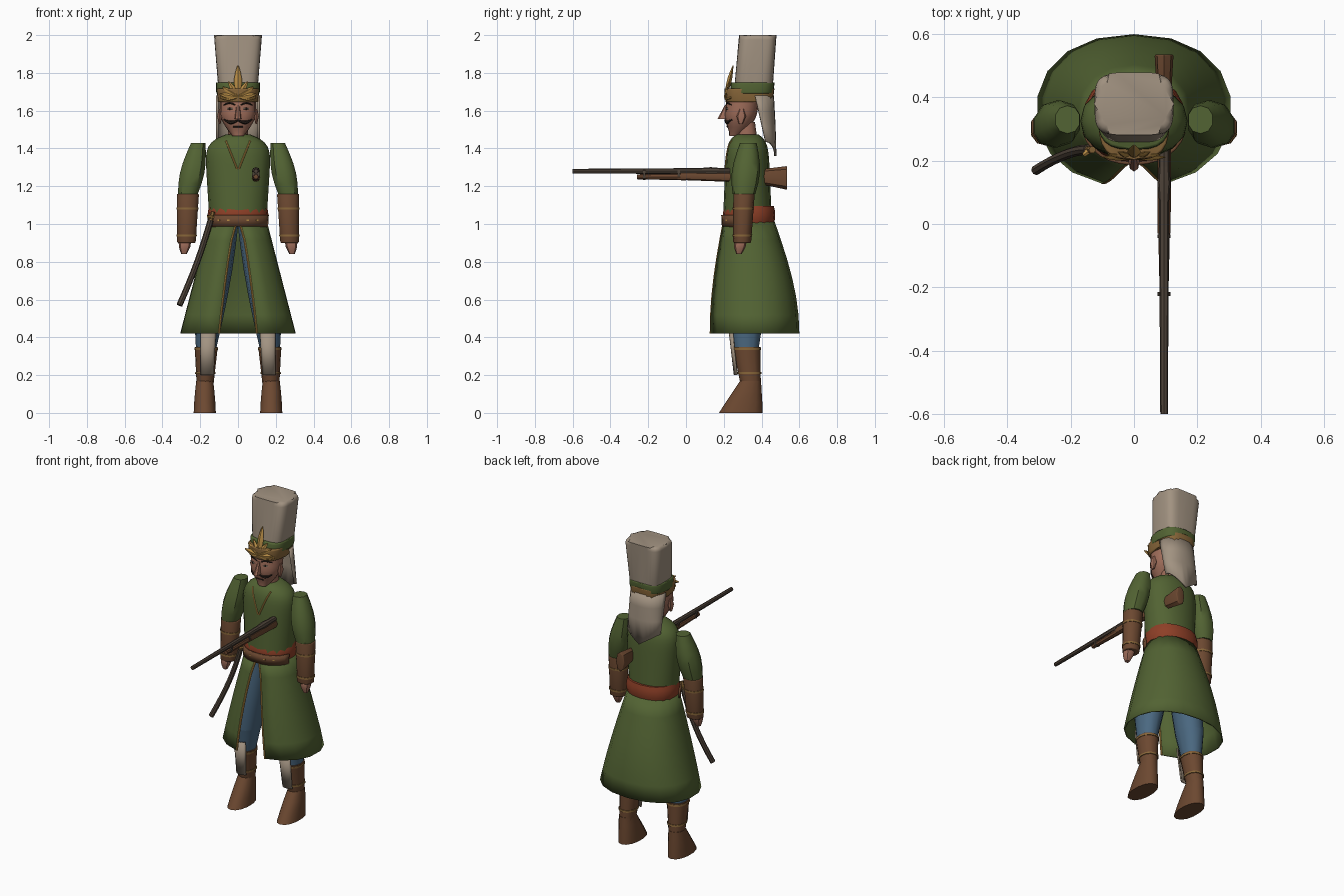
import bpy, bmesh
from math import sin, cos, pi, asin, radians
from mathutils import Vector, Matrix
from mathutils.bvhtree import BVHTree

if "Cube" in bpy.data.objects:
    bpy.data.objects.remove(bpy.data.objects["Cube"])


def material(name, red, green, blue):
    mat = bpy.data.materials.new(name)
    mat.use_nodes = True
    mat.diffuse_color = (red, green, blue, 1)
    shader = mat.node_tree.nodes["Principled BSDF"]
    shader.inputs["Base Color"].default_value = mat.diffuse_color
    return mat


GREEN = material("green cloth", .085, .125, .033)
BROWN = material("brown leather", .15, .065, .03)
BEIGE = material("beige felt", .36, .29, .22)
RED = material("red sash", .27, .05, .02)
GOLD = material("gold", .47, .26, .06)
OCHRE = material("ochre band", .24, .13, .04)
BLUE = material("blue trousers", .07, .14, .22)
SKIN = material("skin", .34, .15, .1)
STEEL = material("dark metal", .075, .055, .04)
HAIR = material("dark hair", .02, .013, .01)


def skin(name, mat, rings, closed=True, thick=0, soft=0):
    """Join rings of points into one surface, capped or thickened."""
    bm = bmesh.new()
    rows = [[bm.verts.new(point) for point in ring] for ring in rings]
    count = len(rows[0])
    for low, high in zip(rows, rows[1:]):
        for i in range(count if closed else count - 1):
            j = (i + 1) % count
            bm.faces.new((low[i], low[j], high[j], high[i]))
    if closed:
        caps = [bm.faces.new(rows[0]), bm.faces.new(rows[-1])]
        if soft:
            rim = list({edge for cap in caps for edge in cap.edges})
            bmesh.ops.bevel(bm, geom=rim, offset=soft, offset_type="OFFSET",
                            segments=3, profile=.5, affect="EDGES", clamp_overlap=True)
    bmesh.ops.recalc_face_normals(bm, faces=bm.faces)
    mesh = bpy.data.meshes.new(name)
    bm.to_mesh(mesh)
    bm.free()
    mesh.materials.append(mat)
    mesh.shade_smooth()
    mesh.set_sharp_from_angle(angle=radians(40))
    ob = bpy.data.objects.new(name, mesh)
    bpy.context.scene.collection.objects.link(ob)
    if thick:
        solid = ob.modifiers.new("thickness", "SOLIDIFY")
        solid.thickness = thick
        solid.offset = 0
    return ob


def outline(width, depth, square, sides, span=None):
    """Rounded-square outline; angle zero looks to the front."""
    def bend(value):
        return (1 if value > 0 else -1) * abs(value) ** (2 / square)
    start, end = span or (0, 2 * pi)
    steps = sides - 1 if span else sides
    angles = [start + (end - start) * i / steps for i in range(sides)]
    return [Vector((width * bend(sin(a)), -depth * bend(cos(a)), 0)) for a in angles]


def loft(name, mat, rule, steps, sides=12, square=2.2, span=None, along_y=False, **finish):
    """The rule gives centre, half width and half depth for a fraction of the way."""
    rings = []
    for i in range(steps + 1):
        centre, width, depth = rule(i / steps)
        ring = outline(width, depth, square, sides, span)
        rings.append([centre + (p.xzy if along_y else p) for p in ring])
    return skin(name, mat, rings, span is None, **finish)


def limb(name, mat, start, end, width, end_width, depth=1, end_depth=None,
         swell=0, steps=1, **shape):
    """Tapered part between two joints; depth is a share of the width."""
    start, end = Vector(start), Vector(end)
    end_depth = end_depth or depth

    def rule(t):
        half = (width + (end_width - width) * t) * (1 + swell * sin(pi * t))
        return start.lerp(end, t), half, half * (depth + (end_depth - depth) * t)
    return loft(name, mat, rule, steps, **shape)


def ring(name, mat, start, end, at, width, **shape):
    """Thin band around a limb."""
    start, end = Vector(start), Vector(end)
    half = (end - start).normalized() * .006
    middle = start.lerp(end, at)
    return limb(name, mat, middle - half, middle + half, width, width, **shape)


def tube(name, mat, points, radius, taper=0, sides=6):
    rings, last = [], None
    end = len(points) - 1
    for i, point in enumerate(points):
        way = (points[min(i + 1, end)] - points[max(i - 1, 0)]).normalized()
        turn = last.rotation_difference(way) @ turn if last else way.to_track_quat("Z", "Y")
        last = way
        size = radius * (1 - taper * abs(2 * i / end - 1))
        rings.append([point + turn @ p for p in outline(size, size, 2, sides)])
    return skin(name, mat, rings)


def on_front(ob, x, z):
    """Point on the front surface of a part."""
    mesh = ob.data
    tree = BVHTree.FromPolygons([v.co for v in mesh.vertices],
                                [f.vertices[:] for f in mesh.polygons])
    return tree.ray_cast(Vector((x, -2, z)), Vector((0, 1, 0)))[0]


def trace(name, mat, ob, start, end, radius, arch=0, taper=0, steps=6):
    """Raised line drawn on the front of a part."""
    start, end = Vector(start), Vector(end)
    points = []
    for i in range(steps + 1):
        x, z = start.lerp(end, i / steps)
        points.append(on_front(ob, x, z + arch * sin(pi * i / steps)))
    return tube(name, mat, points, radius, taper)


# Coat body, rounded off at the shoulders
def body_rule(t):
    t = t ** .5
    shoulder = 1 - .65 * t ** 12
    return Vector((0, .325, 1 + .475 * t)), (.15 + .03 * t) * shoulder, (.13 - .02 * t) * shoulder ** .6


torso = loft("coat_body", GREEN, body_rule, 12, sides=16)
pairs = [trace("collar_trim", GOLD, torso, (.004, 1.29), (.064, 1.44), .005)]

# Flared coat skirt, open at the front, with trimmed edges
rings = []
for i in range(7):
    t = i / 6
    flare = sin(t * pi / 2)
    width = .15 + .155 * t
    depth = .133 + .104 * flare
    slit = asin(((.008 + .092 * t ** .7) / width) ** 1.1)
    centre = Vector((0, .333 + .026 * flare, 1.01 - .59 * t))
    rings.append([centre + p for p in outline(width, depth, 2.2, 17, (slit, 2 * pi - slit))])
skin("coat_skirt", GREEN, rings, closed=False, thick=.008)
for edge in (0, -1):
    tube("skirt_trim", GOLD, [row[edge] for row in rings], .006)

# Sash, belt and studs
waist, ribs = Vector((0, .334, 1)), Vector((0, .334, 1.095))
limb("sash", RED, waist, ribs, .152, .152, depth=.86, swell=.06, steps=4, sides=20)
belt = limb("belt", BROWN, waist.lerp(ribs, -.15), waist.lerp(ribs, .5), .16, .164, depth=.87,
            sides=13, span=(-1.3, 1.3), thick=.01)
for x in (.05, .1):
    pairs.append(trace("belt_stud", GOLD, belt, (x - .006, 1.02), (x + .006, 1.02), .007, steps=1))


# Head, neck and face
def head_rule(t):
    width = .096 * (.3 + .7 * sin(min(t * 2.8, pi / 2)))
    return Vector((0, .255 + .05 * t ** .5, 1.465 + .235 * t)), width, width * .9


head = loft("head", SKIN, head_rule, 10, sides=16)
limb("neck", SKIN, (0, .325, 1.43), (0, .315, 1.54), .055, .05)
limb("nose", SKIN, (0, .2, 1.555), (0, .215, 1.63), .018, .009, depth=1.9, end_depth=1, sides=8)
trace("mouth", HAIR, head, (-.025, 1.515), (.025, 1.515), .004)
pairs += [
    limb("ear", SKIN, (.097, .29, 1.53), (.098, .295, 1.61), .005, .005, depth=2,
         swell=1.5, steps=2, sides=8),
    trace("moustache", HAIR, head, (0, 1.55), (.074, 1.553), .011, arch=-.013, taper=.6),
    trace("eyebrow", HAIR, head, (.015, 1.63), (.075, 1.63), .006, arch=.01, taper=.5),
    trace("eye", BEIGE, head, (.026, 1.61), (.06, 1.61), .006, taper=.7),
    trace("pupil", HAIR, head, (.039, 1.61), (.047, 1.61), .007, steps=1),
]

# Tall hat with bands and a pointed neck flap
limb("hat", BEIGE, (0, .355, 1.69), (0, .38, 2), .102, .127, depth=1, end_depth=.78,
     sides=32, square=4, soft=.025)
limb("green_band", GREEN, (0, .348, 1.69), (0, .353, 1.75), .115, .116, sides=24, square=3,
     soft=.008)
band = limb("gold_band", OCHRE, (0, .334, 1.645), (0, .336, 1.718), .107, .113, depth=1.17,
            sides=24, square=3, soft=.008)
flap = limb("neck_flap", BEIGE, (0, .365, 1.68), (0, .42, 1.435), .11, .11, depth=.86,
            end_depth=.48, steps=3, sides=13, span=(pi / 2, 3 * pi / 2), thick=.012)
for vert in flap.data.vertices:
    if vert.co.z < 1.44:
        vert.co.z -= .075 - .68 * abs(vert.co.x)


# Fan of leaves on the hat front
def leaf(turn, length, swell):
    ob = limb("hat_leaf", GOLD, (0, 0, 0), (0, 0, length), .003, .003, depth=.6, swell=swell,
              steps=5, sides=8, square=1.3)
    place = Matrix.Translation(on_front(band, 0, 1.67))
    lean = Matrix.Rotation(radians(-14), 4, "X")
    ob.data.transform(place @ lean @ Matrix.Rotation(radians(turn), 4, "Y"))
    return ob


leaf(0, .175, 6)
pairs += [leaf(turn, .1, 4) for turn in (30, 55, 80)]
pairs.append(trace("band_scroll", GOLD, band, (.01, 1.67), (.09, 1.67), .006, arch=-.01))

# Arms
shoulder, elbow, wrist = (.21, .33, 1.43), (.265, .307, 1.16), (.273, .297, .9)
pairs += [
    limb("sleeve", GREEN, shoulder, elbow, .04, .055, depth=1.1, swell=.4, steps=5, sides=10),
    limb("cuff", BROWN, elbow, wrist, .061, .051, depth=.93, sides=10, soft=.006),
    ring("upper_cuff_ring", OCHRE, elbow, wrist, .3, .061, depth=.93, sides=10),
    ring("lower_cuff_ring", OCHRE, elbow, wrist, .85, .056, depth=.93, sides=10),
    limb("hand", SKIN, (.28, .29, .92), (.286, .28, .84), .028, .014, swell=.45, steps=4, sides=8),
]

# Legs and boots
hip, knee, shin, heel = (.07, .33, 1), (.155, .318, .5), (.168, .32, .35), (.175, .345, .13)
pairs += [
    limb("thigh", BLUE, hip, knee, .072, .076, depth=1.2, swell=.1, steps=4),
    limb("calf", BLUE, knee, shin, .076, .055, depth=1.2),
    limb("boot_shaft", BROWN, shin, heel, .061, .043, depth=1.2),
    ring("upper_boot_ring", OCHRE, shin, heel, .05, .063, depth=1.2),
    ring("lower_boot_ring", OCHRE, shin, heel, .63, .054, depth=1.2),
    limb("boot_foot", BROWN, (.176, .29, 0), (.176, .342, .17), .06, .046, depth=1.93,
         end_depth=1.2, swell=.04, steps=3, sides=14),
    limb("shin_guard", BEIGE, (.158, .318, .42), (.164, .33, .2), .062, .052, depth=1.4,
         sides=7, span=(-.65, .65), thick=.008),
]

# Every paired part repeats on the other side
for ob in pairs:
    ob.modifiers.new("other side", "MIRROR")


# Long gun pointing forward
def gun(y, drop=0):
    return Vector((.095, y, 1.28 - drop))


along = dict(along_y=True, sides=8)
limb("gun_barrel", STEEL, gun(-.6), gun(.25), .012, .017, **along)
limb("gun_fore_stock", BROWN, gun(-.26, .03), gun(0, .03), .013, .019, **along)
limb("gun_stock", BROWN, gun(-.03, .026), gun(.42, .035), .021, .022, end_depth=1.3, **along)
limb("gun_butt", BROWN, gun(.4, .03), gun(.536, .036), .022, .03, depth=1.8, end_depth=2.1,
     soft=.006, **along)
limb("gun_lock", STEEL, gun(.06), gun(.2), .015, .015, swell=.4, steps=2, **along)
for at in (.15, .85):
    ring("barrel_band", STEEL, gun(-.26, .018), gun(0, .018), at, .02, depth=1.5, **along)


# Curved sword hanging from the belt
def sword(t):
    return Vector((-.145 - .165 * t + .01 * sin(pi * t), .235 - .065 * t * t, 1.02 - .45 * t))


tube("scabbard", STEEL, [sword(i / 8) for i in range(9)], .016, sides=8)
tube("sword_grip", OCHRE, [sword(0), sword(-.1)], .012)
tube("sword_guard", GOLD, [sword(-.04) + Vector((k * .02, k * .018, 0)) for k in (-1, 0, 1)],
     .013, taper=.5)
